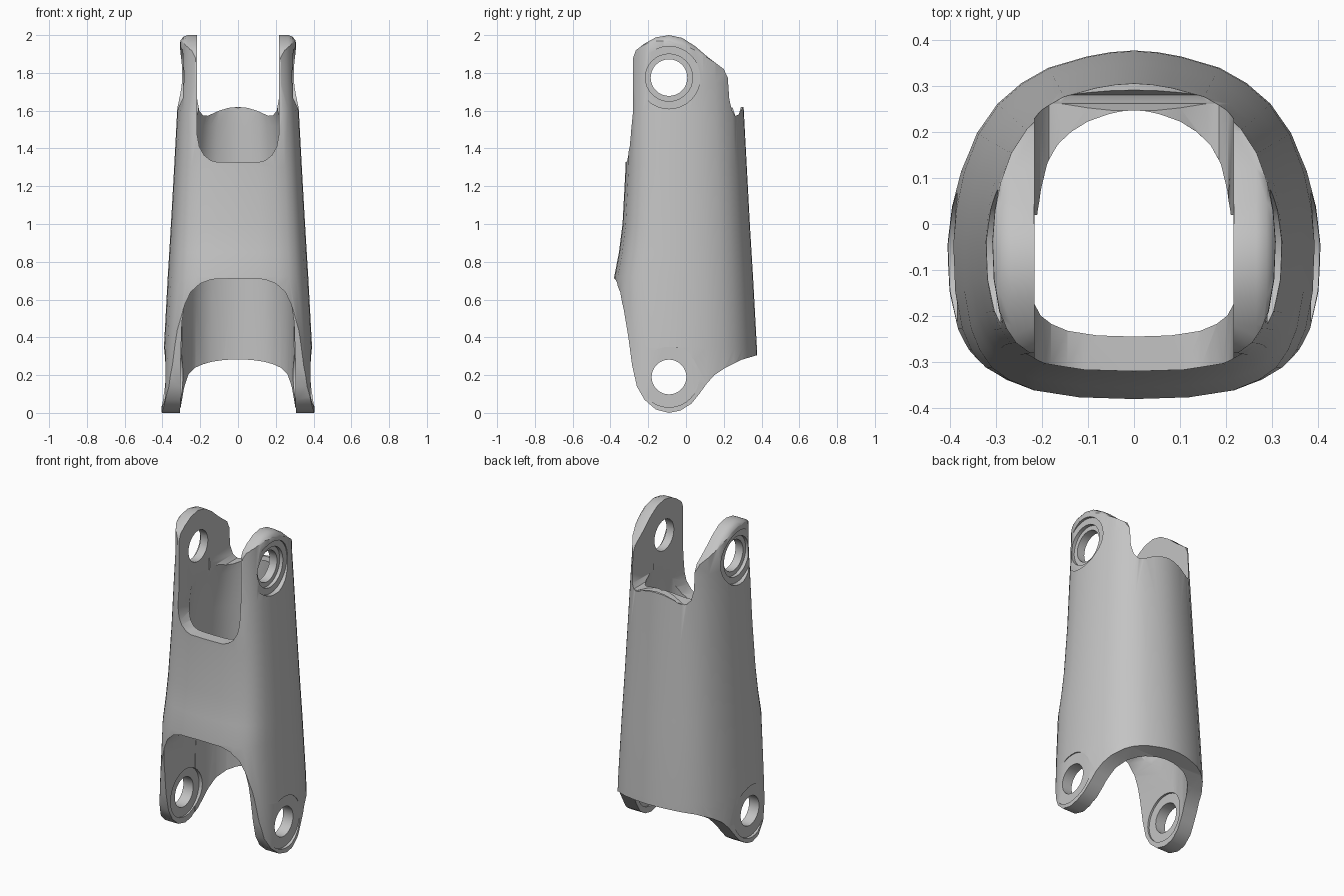
import bpy, bmesh
from math import cos, sin, tau

cube = bpy.data.objects.get("Cube")
if cube:
    bpy.data.objects.remove(cube, do_unlink=True)

grey = bpy.data.materials.new("light_grey")
grey.use_nodes = True
colour = (0.55, 0.55, 0.55, 1)
grey.diffuse_color = colour
grey.node_tree.nodes["Principled BSDF"].inputs["Base Color"].default_value = colour


def loft(name, rings):
    """Closed solid through a list of equal-length point rings."""
    bm = bmesh.new()
    loops = [[bm.verts.new(p) for p in ring] for ring in rings]
    for a, b in zip(loops, loops[1:]):
        for i in range(len(a)):
            j = (i + 1) % len(a)
            bm.faces.new((a[i], a[j], b[j], b[i]))
    bm.faces.new(loops[0])
    bm.faces.new(loops[-1])
    bmesh.ops.recalc_face_normals(bm, faces=bm.faces)
    mesh = bpy.data.meshes.new(name)
    bm.to_mesh(mesh)
    bm.free()
    ob = bpy.data.objects.new(name, mesh)
    bpy.context.collection.objects.link(ob)
    mesh.materials.append(grey)
    return ob


def combine(target, tool, operation):
    """Apply a boolean and discard the tool."""
    tool.hide_render = True
    mod = target.modifiers.new("cut", "BOOLEAN")
    mod.operation, mod.solver, mod.object = operation, "EXACT", tool
    bpy.context.view_layer.objects.active = target
    bpy.ops.object.modifier_apply(modifier=mod.name)
    bpy.data.objects.remove(tool, do_unlink=True)


# Half of the rounded-square cross-section, back to front
HALF = [(0, 1), (.13, .99), (.26, .965), (.47, .9), (.62, .81), (.75, .69), (.86, .52),
        (.94, .3), (.98, .1), (1, -.12), (.99, -.38), (.95, -.6), (.9, -.72),
        (.83, -.82), (.73, -.89), (.58, -.95), (.32, -.99), (0, -1)]
SECTION = HALF + [(-x, y) for x, y in HALF[-2:0:-1]]


def tube(name, levels):
    """Levels are z, half width, front depth, back depth."""
    return loft(name, [[(x * w, y * (b if y > 0 else f), z) for x, y in SECTION]
                       for z, w, f, b in levels])


def front_profile(name, half, y0, y1):
    """Mirrored front-view profile pushed along y."""
    pts = half + [(-x, z) for x, z in reversed(half) if x]
    return loft(name, [[(x, y, z) for x, z in pts] for y in (y0, y1)])


def bore(y, z, radius, x0, x1):
    angles = [tau * i / 32 for i in range(32)]
    return loft("bore", [[(x, y + radius * cos(a), z + radius * sin(a)) for a in angles]
                         for x in (x0, x1)])


# Tapered outer shell
link = tube("link_body", [(-.05, .407, .38, .39), (.35, .392, .38, .375), (.72, .372, .38, .355),
                          (.85, .364, .355, .347), (1, .355, .336, .338), (1.3, .338, .32, .322),
                          (1.6, .322, .316, .306), (1.75, .312, .315, .3), (2.05, .305, .315, .29)])

# Side outline with lugs; upper lug edges round off toward the outside
OUTLINE = [(-.09, 0), (-.03, .012), (.03, .05), (.07, .1), (.11, .155), (.15, .2), (.21, .24),
           (.29, .28), (.375, .305), (.5, .31), (.5, 1.63), (.292, 1.625), (.28, 1.58),
           (.262, 1.572), (.245, 1.62), (.236, 1.7), (.228, 1.76), (.2, 1.82), (.12, 1.88),
           (.05, 1.94), (-.02, 1.985), (-.09, 2), (-.16, 1.988), (-.22, 1.955), (-.265, 1.92),
           (-.28, 1.88), (-.281, 1.59), (-.29, 1.5), (-.315, 1.33), (-.5, 1.28), (-.5, .74),
           (-.385, .72), (-.355, .64), (-.33, .55), (-.305, .4), (-.285, .25), (-.26, .14),
           (-.22, .07), (-.16, .018)]


def outline_ring(x, inset):
    k = 1 - inset / .28
    return [(x, -.06 + (y + .06) * k, 1.7 + (z - 1.7) * k) if z > 1.65 and y < .25
            else (x, y, z) for y, z in OUTLINE]


LAYERS = [(.6, .055), (.312, .055), (.304, .025), (.288, .007), (.265, 0)]
rings = [outline_ring(-x, i) for x, i in LAYERS] + [outline_ring(x, i) for x, i in reversed(LAYERS)]
combine(link, loft("side_outline", rings), "INTERSECT")

# Hollow interior
combine(link, tube("cavity", [(-.2, .31, .31, .315), (.6, .297, .3, .29), (1.3, .25, .245, .258),
                              (1.52, .237, .24, .25), (1.6, .214, .24, .247),
                              (2.2, .214, .24, .245)]), "DIFFERENCE")

# Front arch, front window and rear saddle
arch = [(.307, -.1), (.303, .3), (.297, .48), (.283, .57), (.25, .64), (.2, .685), (.14, .707), (0, .712)]
window = [(.216, 2.2), (.216, 1.47), (.205, 1.41), (.18, 1.365), (.145, 1.337), (.11, 1.328), (0, 1.328)]
saddle = [(.217, 2.2), (.216, 1.66), (.205, 1.6), (.185, 1.575), (.16, 1.573), (.1, 1.6), (.05, 1.615), (0, 1.62)]
combine(link, front_profile("arch", arch, -1, 0), "DIFFERENCE")
combine(link, front_profile("window", window, -1, .02), "DIFFERENCE")
combine(link, front_profile("saddle", saddle, 0, 1), "DIFFERENCE")

# Pin holes with stepped outer recesses, and shallow inner seats on the lower lugs
for z, radius, steps in ((1.775, .097, [(.165, .29, .6), (.125, .268, .6)]),
                         (.19, .092, [(.16, .384, .6), (.15, .2, .315)])):
    combine(link, bore(-.09, z, radius, -1, 1), "DIFFERENCE")
    for r, near, far in steps:
        for side in (-1, 1):
            combine(link, bore(-.09, z, r, side * near, side * far), "DIFFERENCE")

bpy.ops.object.select_all(action="DESELECT")
link.select_set(True)
bpy.context.view_layer.objects.active = link
bpy.ops.object.shade_smooth_by_angle(angle=0.6)
